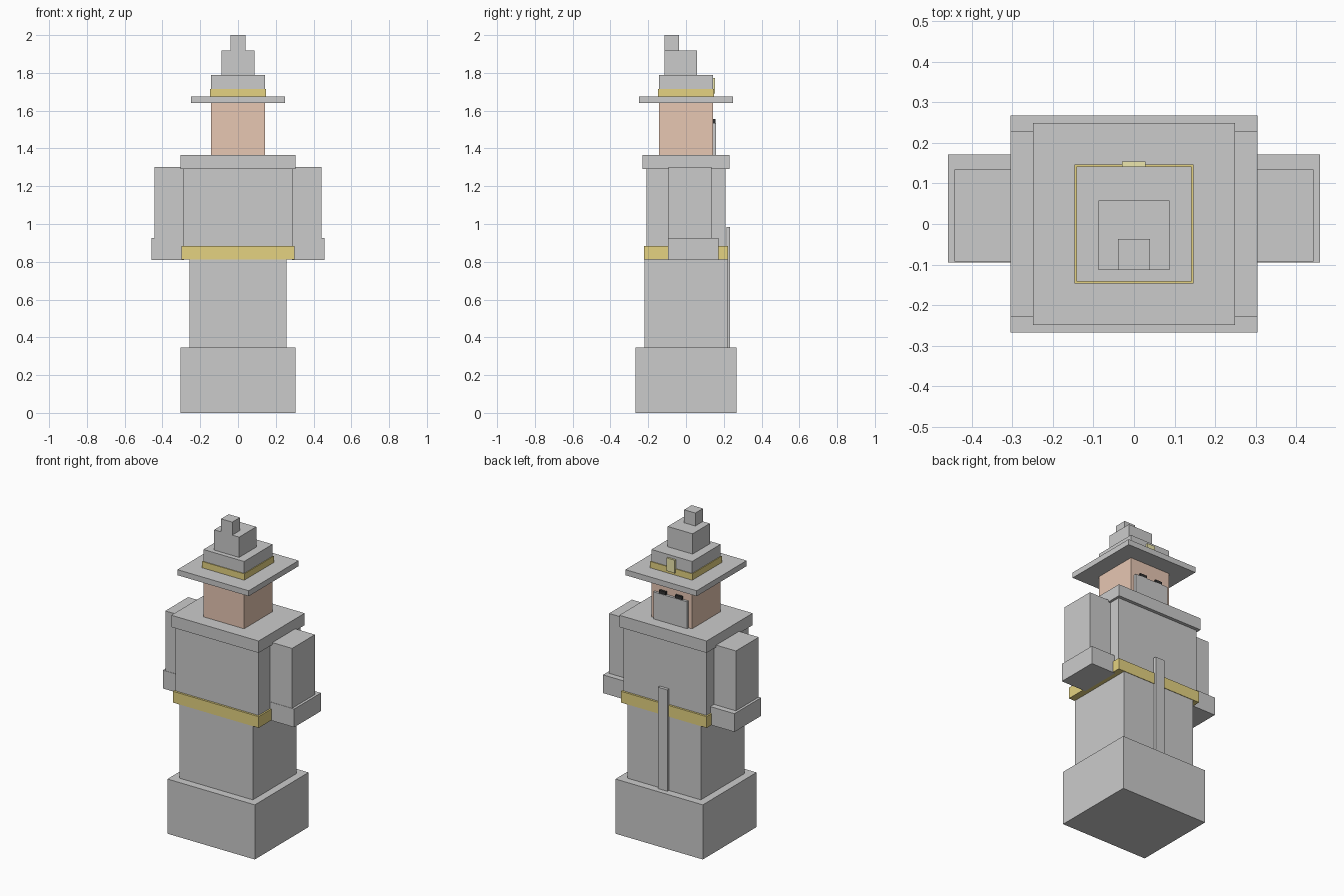
import bpy
import bmesh
from mathutils import Vector

if "Cube" in bpy.data.objects:
    bpy.data.objects.remove(bpy.data.objects["Cube"])


def material(name, color):
    mat = bpy.data.materials.new(name)
    mat.diffuse_color = (*color, 1)
    mat.use_nodes = True
    mat.node_tree.nodes["Principled BSDF"].inputs["Base Color"].default_value = mat.diffuse_color
    return mat


gold = material("gold", (0.78, 0.65, 0.22))
pale_gold = material("pale_gold", (0.85, 0.8, 0.42))
skin = material("skin", (0.8, 0.57, 0.45))
black = material("black", (0.03, 0.03, 0.03))


def box(name, x, y, z, mat=None):
    """Box from (min, max) ranges along each axis."""
    lo, hi = Vector((x[0], y[0], z[0])), Vector((x[1], y[1], z[1]))
    bm = bmesh.new()
    bmesh.ops.create_cube(bm, size=1)
    bmesh.ops.scale(bm, vec=hi - lo, verts=bm.verts)
    bmesh.ops.translate(bm, vec=(lo + hi) / 2, verts=bm.verts)
    mesh = bpy.data.meshes.new(name)
    bm.to_mesh(mesh)
    bm.free()
    if mat:
        mesh.materials.append(mat)
    obj = bpy.data.objects.new(name, mesh)
    bpy.context.collection.objects.link(obj)
    return obj


def block(name, hx, hy, z, mat=None):
    """Box centred on the vertical axis."""
    return box(name, (-hx, hx), (-hy, hy), z, mat)


def pair(name, x, y, z, mat=None):
    """Box mirrored to both sides."""
    obj = box(name, x, y, z, mat)
    obj.modifiers.new("mirror", 'MIRROR')
    return obj


# Robe and body
block("robe_hem", 0.305, 0.268, (0, 0.345))
block("robe_skirt", 0.257, 0.219, (0.345, 0.83))
block("belt", 0.30, 0.222, (0.812, 0.883), gold)
block("torso", 0.29, 0.209, (0.83, 1.29))
block("shoulders", 0.305, 0.23, (1.29, 1.365))
pair("sleeve", (0.285, 0.443), (-0.093, 0.135), (0.92, 1.303))
pair("cuff", (0.285, 0.459), (-0.095, 0.172), (0.81, 0.925))

# Head, and the face on the +y side
block("head", 0.142, 0.142, (1.365, 1.64), skin)
box("beard", (-0.118, 0.118), (0.14, 0.158), (1.365, 1.535))
pair("eye", (0.033, 0.08), (0.14, 0.155), (1.53, 1.555), black)
box("beard_strip", (-0.033, 0.033), (0.215, 0.234), (0.345, 0.985))

# Stepped hat leaning towards -y
block("hat_brim", 0.249, 0.249, (1.64, 1.675))
block("hat_band", 0.147, 0.147, (1.675, 1.715), gold)
block("hat_base", 0.142, 0.142, (1.675, 1.79))
box("hat_buckle", (-0.029, 0.028), (0.14, 0.154), (1.69, 1.772), pale_gold)
box("hat_middle", (-0.087, 0.087), (-0.113, 0.058), (1.79, 1.918))
box("hat_tip", (-0.039, 0.039), (-0.113, -0.037), (1.918, 2.0))
